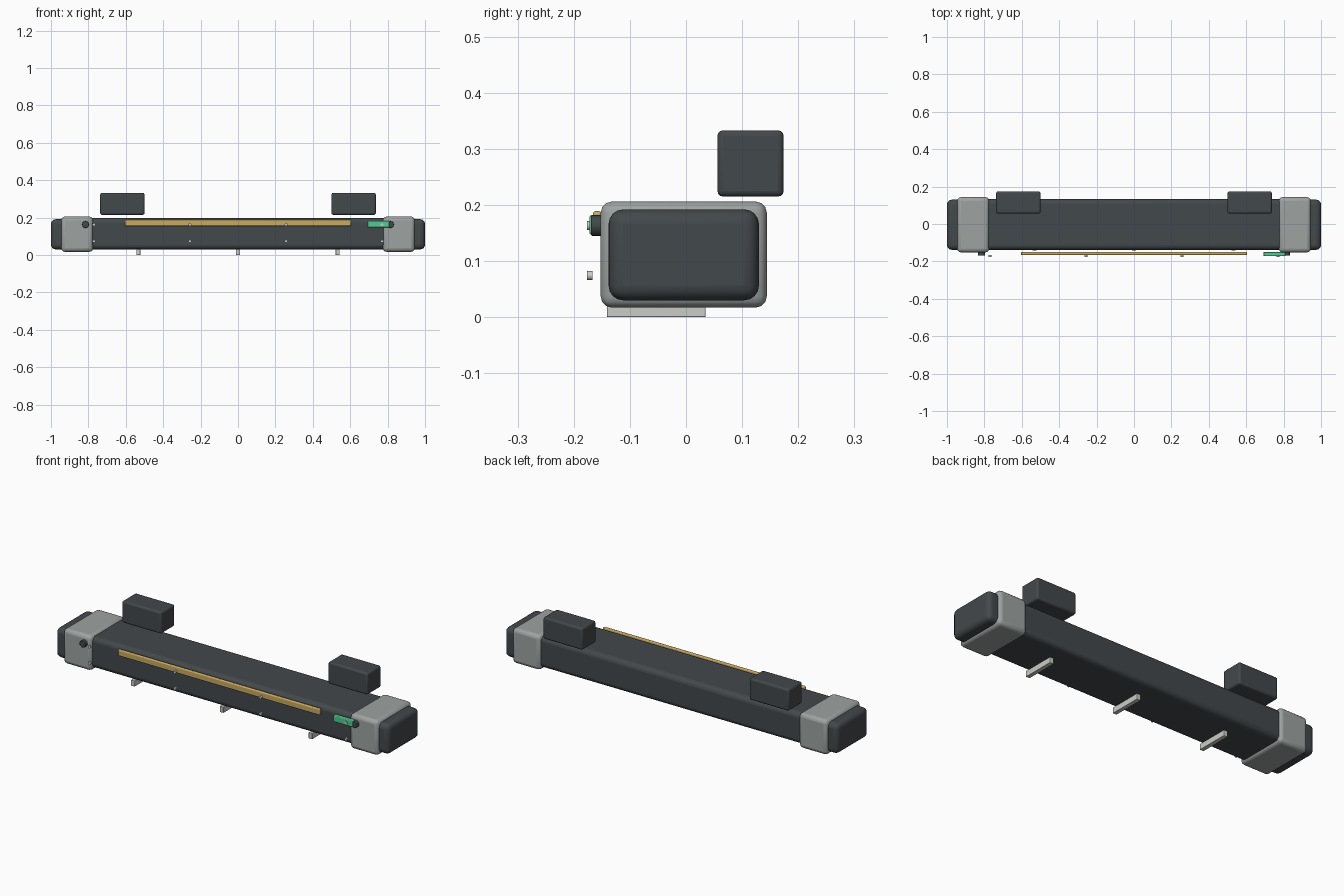
import bpy
import bmesh
import math
from mathutils import Matrix, Vector

cube = bpy.data.objects.get("Cube")
if cube:
    bpy.data.objects.remove(cube, do_unlink=True)


def material(name, color):
    mat = bpy.data.materials.new(name)
    mat.use_nodes = True
    mat.diffuse_color = (*color, 1)
    bsdf = mat.node_tree.nodes["Principled BSDF"]
    bsdf.inputs["Base Color"].default_value = (*color, 1)
    bsdf.inputs["Roughness"].default_value = 0.6
    return mat


dark = material("charcoal", (0.055, 0.065, 0.07))
grey = material("collar_grey", (0.34, 0.37, 0.36))
light = material("pale_metal", (0.6, 0.6, 0.57))
gold = material("gold", (0.58, 0.4, 0.12))
green = material("green", (0.08, 0.6, 0.28))


def finish(name, bm, mat, bevel, segments):
    mesh = bpy.data.meshes.new(name)
    bm.to_mesh(mesh)
    bm.free()
    mesh.materials.append(mat)
    obj = bpy.data.objects.new(name, mesh)
    bpy.context.collection.objects.link(obj)
    if bevel:
        mod = obj.modifiers.new("Bevel", "BEVEL")
        mod.width = bevel
        mod.segments = segments
        mod.limit_method = "ANGLE"
    bpy.ops.object.select_all(action="DESELECT")
    obj.select_set(True)
    bpy.context.view_layer.objects.active = obj
    bpy.ops.object.shade_smooth_by_angle(angle=math.radians(35))
    return obj


def box(name, x, y, z, mat, bevel=0.0, segments=3):
    """Box from (min, max) ranges on each axis."""
    low, high = (Vector(corner) for corner in zip(x, y, z))
    bm = bmesh.new()
    bmesh.ops.create_cube(bm, size=1)
    bmesh.ops.scale(bm, vec=high - low, verts=bm.verts)
    bmesh.ops.translate(bm, vec=(low + high) / 2, verts=bm.verts)
    return finish(name, bm, mat, bevel, segments)


def disc(name, x, y, z, radius, mat, sides, bevel=0.0):
    """Cylinder facing the front, y as a (min, max) range."""
    bm = bmesh.new()
    bmesh.ops.create_cone(bm, cap_ends=True, segments=sides, radius1=radius,
                          radius2=radius, depth=y[1] - y[0])
    turn = Matrix.Rotation(math.pi / 2, 4, "X")
    bmesh.ops.transform(bm, matrix=Matrix.Translation((x, sum(y) / 2, z)) @ turn,
                        verts=bm.verts)
    return finish(name, bm, mat, bevel, 2)


# Long main housing
box("main_housing", (-0.94, 0.94), (-0.138, 0.133), (0.03, 0.197), dark, 0.025, 4)

# Parts repeated at both ends
for side, s in (("left", 1), ("right", -1)):
    def span(a, b):
        return sorted((s * a, s * b))

    box(side + "_end_cap", span(0.9, 1.0), (-0.138, 0.13), (0.03, 0.192), dark, 0.026, 4)
    box(side + "_collar", span(0.775, 0.945), (-0.152, 0.144), (0.017, 0.206), grey, 0.02)
    box(side + "_rear_block", span(0.5, 0.737), (0.056, 0.174), (0.215, 0.333), dark, 0.01)
    disc(side + "_knob", s * 0.815, (-0.169, -0.148), 0.163, 0.018, dark, 24, 0.002)

# Front trim strip and indicator
box("trim_strip", (-0.605, 0.605), (-0.166, -0.15), (0.155, 0.189), gold, 0.005)
box("indicator", (0.692, 0.81), (-0.172, -0.15), (0.147, 0.182), green, 0.004)

# Front bolts in two rows
for row, z in (("lower", 0.074), ("upper", 0.163)):
    for i, x in enumerate((-0.77, -0.257, 0.257, 0.77)):
        disc(f"{row}_bolt_{i + 1}", x, (-0.176, -0.167), z, 0.008, light, 16)

# Support feet
for i, x in enumerate((-0.533, 0, 0.533)):
    box(f"support_foot_{i + 1}", (x - 0.011, x + 0.011), (-0.141, 0.035),
        (0, 0.032), light, 0.002, 2)
